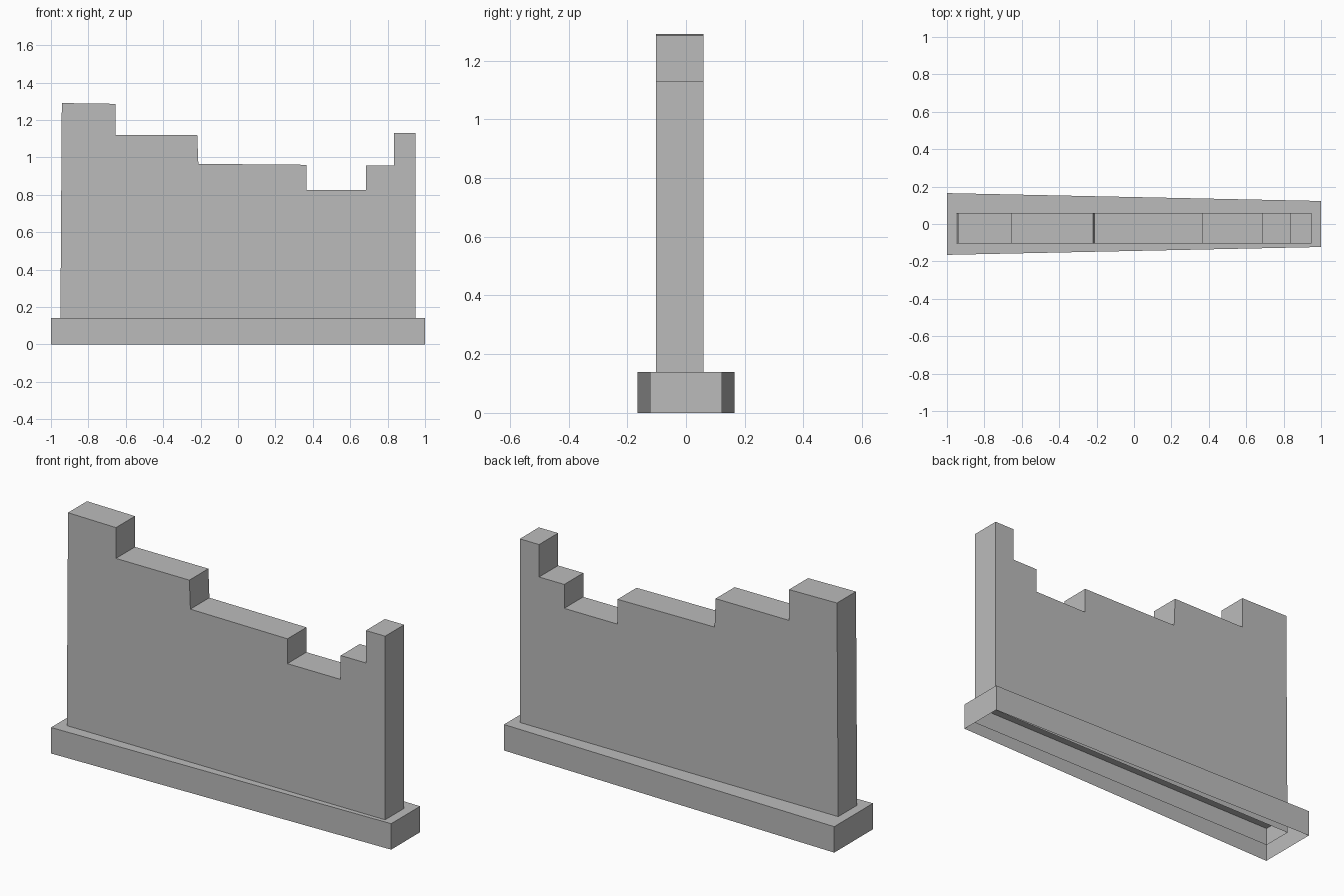
import bpy
import bmesh

cube = bpy.data.objects.get("Cube")
if cube:
    bpy.data.objects.remove(cube, do_unlink=True)

# Single plain stone colour
stone = bpy.data.materials.new("stone_grey")
stone.use_nodes = True
colour = (0.5, 0.5, 0.5, 1.0)
stone.diffuse_color = colour
stone.node_tree.nodes["Principled BSDF"].inputs["Base Color"].default_value = colour


def extrude_outline(name, points, offset, open_edge=None, cap_start=True):
    """Extrude a flat outline; optionally omit one side face or the start cap."""
    bm = bmesh.new()
    start = [bm.verts.new(p) for p in points]
    end = [bm.verts.new([a + b for a, b in zip(p, offset)]) for p in points]
    if cap_start:
        bm.faces.new(start)
    bm.faces.new(end[::-1])
    count = len(points)
    for i in range(count):
        if i != open_edge:
            j = (i + 1) % count
            bm.faces.new((start[j], start[i], end[i], end[j]))
    bmesh.ops.recalc_face_normals(bm, faces=bm.faces)
    mesh = bpy.data.meshes.new(name)
    bm.to_mesh(mesh)
    bm.free()
    mesh.materials.append(stone)
    obj = bpy.data.objects.new(name, mesh)
    bpy.context.collection.objects.link(obj)
    return obj


# Tapered plinth, hollow and open underneath
plinth = [(-1, -0.165, 0), (1, -0.123, 0), (1, 0.123, 0), (-1, 0.165, 0)]
extrude_outline("plinth", plinth, (0, 0, 0.14), cap_start=False)

# Broken stepped wall, open along its bottom edge inside the plinth
wall_front, wall_back = -0.103, 0.059
steps = [
    (-0.95, 0.045), (0.95, 0.045),
    (0.95, 1.13), (0.835, 1.13),
    (0.835, 0.955), (0.685, 0.955),
    (0.685, 0.826), (0.367, 0.826),
    (0.367, 0.96), (-0.212, 0.965),
    (-0.218, 1.12), (-0.656, 1.12),
    (-0.656, 1.286), (-0.942, 1.29),
]
extrude_outline("ruined_wall", [(x, wall_front, z) for x, z in steps],
                (0, wall_back - wall_front, 0), open_edge=0)
